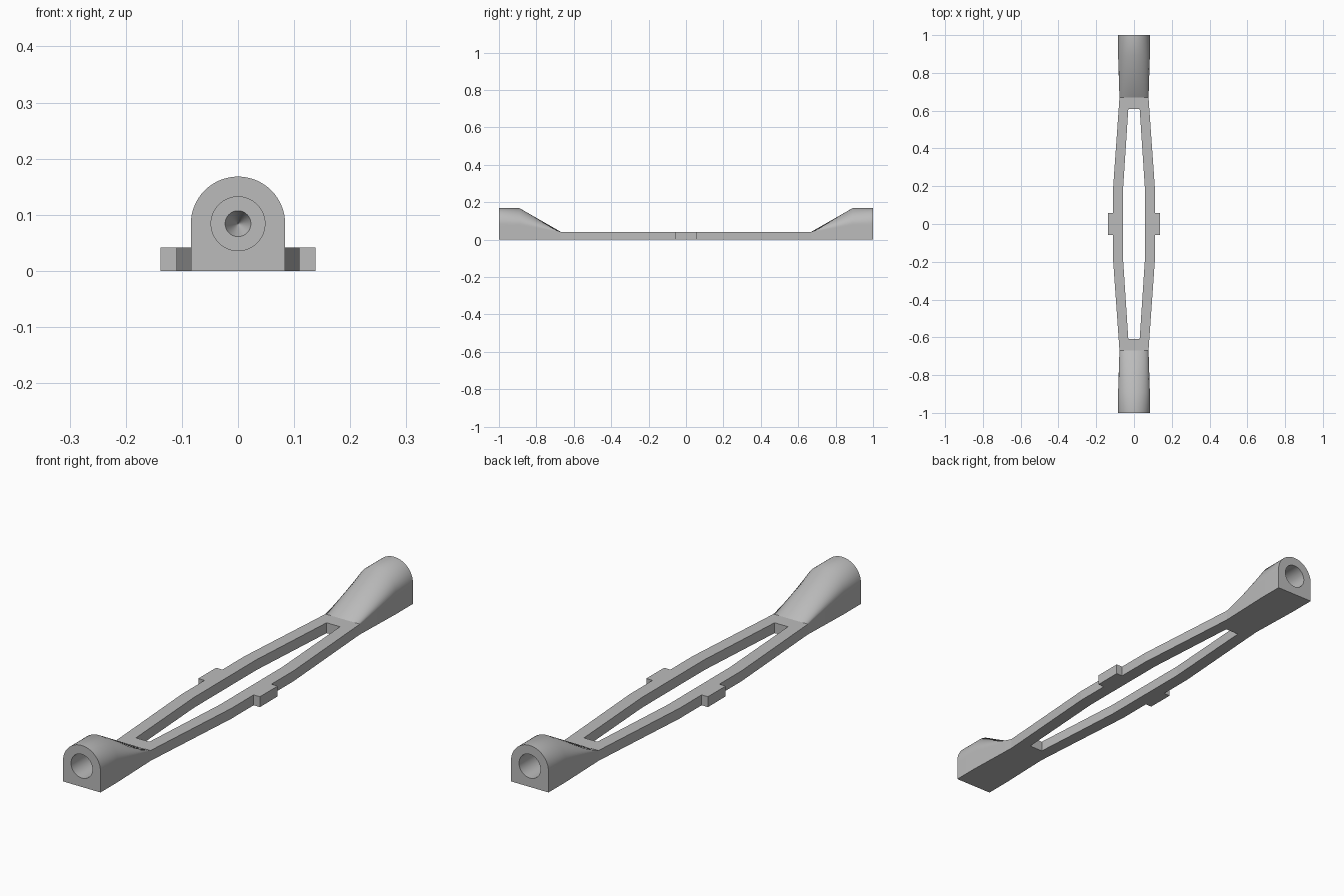
import bpy
import bmesh
from math import sin, cos, pi, radians

old = bpy.data.objects.get("Cube")
if old:
    bpy.data.objects.remove(old, do_unlink=True)

# Single grey material
grey = bpy.data.materials.new("plain grey")
grey.use_nodes = True
colour = (0.5, 0.5, 0.5, 1)
grey.diffuse_color = colour
grey.node_tree.nodes["Principled BSDF"].inputs["Base Color"].default_value = colour

THICK = 0.042      # frame thickness
AXIS = 0.084       # bore height and arch radius
TOE_Y, TOE_W = 0.67, 0.077
SIDES = 64


def finish(name, bm, smooth=False):
    bmesh.ops.recalc_face_normals(bm, faces=bm.faces[:])
    mesh = bpy.data.meshes.new(name)
    bm.to_mesh(mesh)
    bm.free()
    mesh.materials.append(grey)
    obj = bpy.data.objects.new(name, mesh)
    bpy.context.collection.objects.link(obj)
    if smooth:
        bpy.ops.object.select_all(action="DESELECT")
        obj.select_set(True)
        bpy.context.view_layer.objects.active = obj
        bpy.ops.object.shade_smooth_by_angle(angle=radians(30))
    return obj


def circle(radius):
    return [(radius * cos(2 * pi * i / SIDES), AXIS + radius * sin(2 * pi * i / SIDES))
            for i in range(SIDES)]


def arch():
    # Round above the axis, square below it
    points = []
    for i in range(SIDES):
        c, s = cos(2 * pi * i / SIDES), sin(2 * pi * i / SIDES)
        k = AXIS if i <= SIDES // 2 else AXIS / max(abs(c), abs(s))
        points.append((k * c, AXIS + k * s))
    return points


def toe():
    # The arch squashed down to the frame's thickness
    return [(x * TOE_W / AXIS, min(z, AXIS) * THICK / AXIS) for x, z in arch()]


def end_lug(name, side):
    # Blind bore with drilled tip, end face, arched body and ramp in one skin
    sections = [(0.84, circle(0.001)), (0.89, circle(0.023)), (0.89, circle(0.048)),
                (1.0, circle(0.048)), (1.0, arch()), (0.89, arch()), (TOE_Y, toe())]
    bm = bmesh.new()
    rings = [[bm.verts.new((x, side * y, z)) for x, z in pts] for y, pts in sections]
    for a, b in zip(rings, rings[1:]):
        for i in range(SIDES):
            j = (i + 1) % SIDES
            bm.faces.new((a[i], a[j], b[j], b[i]))
    bm.faces.new(rings[0])
    return finish(name, bm, smooth=True)


end_lug("front_lug", -1)
end_lug("back_lug", 1)

# Slotted frame: one quarter of the plan, mirrored both ways and extruded
quarter = [
    [(0, 0.61), (0.03, 0.61), (0.081, 0.61), (TOE_W, TOE_Y), (0, TOE_Y)],
    [(0.03, 0.61), (0.057, 0.2), (0.11, 0.2), (0.081, 0.61)],
    [(0.057, 0.2), (0.057, 0.057), (0.11, 0.057), (0.11, 0.2)],
    [(0.057, 0.057), (0.057, 0), (0.11, 0), (0.11, 0.057)],
    [(0.11, 0.057), (0.11, 0), (0.138, 0), (0.138, 0.057)],   # side tab
]
bm = bmesh.new()
for sx in (1, -1):
    for sy in (1, -1):
        for outline in quarter:
            corners = [bm.verts.new((sx * x, sy * y, 0)) for x, y in outline]
            bm.faces.new(corners if sx == sy else corners[::-1])
bmesh.ops.remove_doubles(bm, verts=bm.verts[:], dist=0.0001)
bmesh.ops.recalc_face_normals(bm, faces=bm.faces[:])
top = bmesh.ops.extrude_face_region(bm, geom=bm.faces[:], use_keep_orig=True)
lifted = [v for v in top["geom"] if isinstance(v, bmesh.types.BMVert)]
bmesh.ops.translate(bm, vec=(0, 0, THICK), verts=lifted)
finish("slotted_frame", bm)
